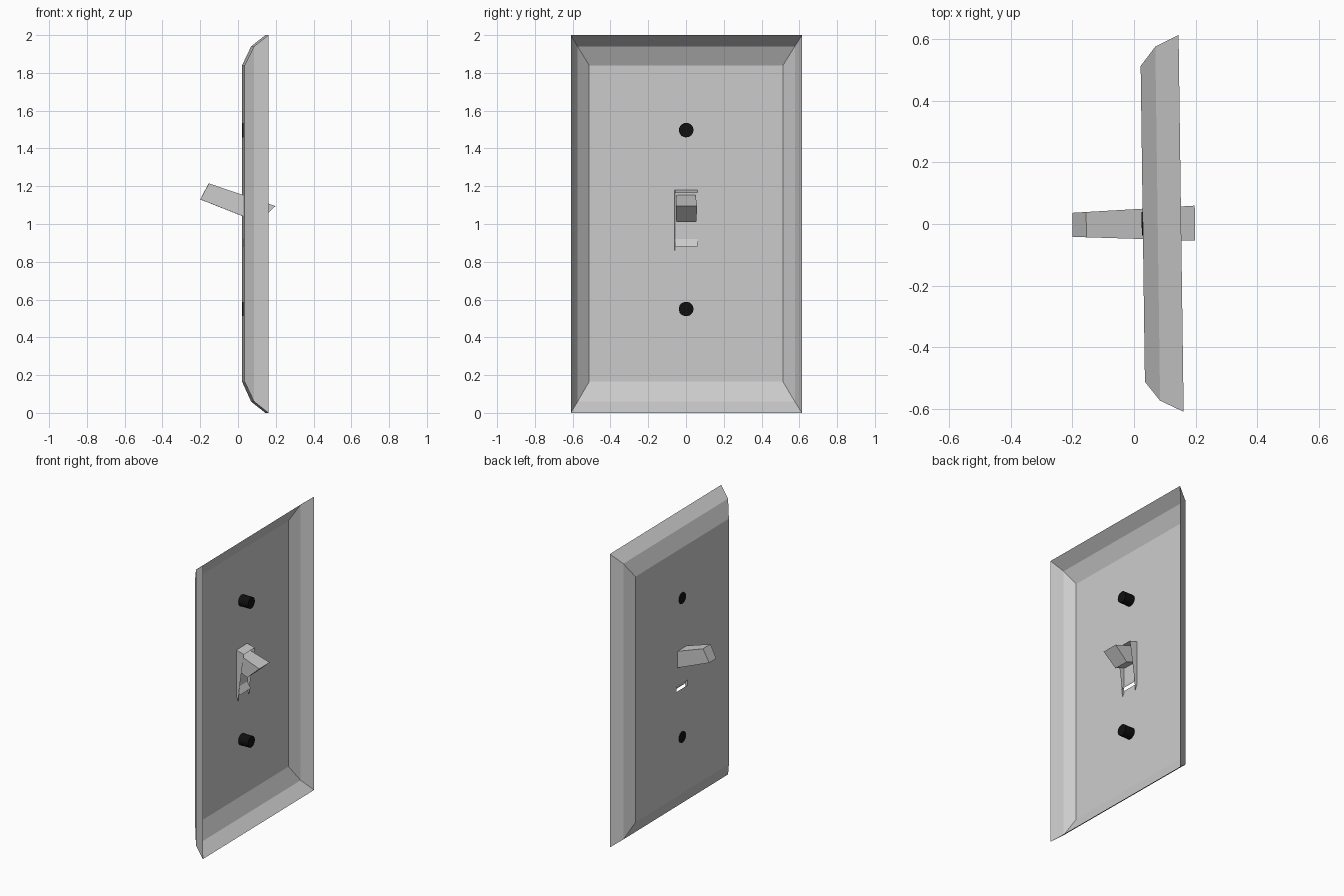
import bpy, bmesh
from mathutils import Matrix

if "Cube" in bpy.data.objects:
    bpy.data.objects.remove(bpy.data.objects["Cube"])

YAW = Matrix.Rotation(0.0135, 4, 'Z')   # the whole switch is turned very slightly


def finish(name, bm, mat=None, closed=False):
    bmesh.ops.remove_doubles(bm, verts=bm.verts, dist=1e-5)
    if closed:
        bmesh.ops.recalc_face_normals(bm, faces=bm.faces)
    bm.transform(YAW)
    mesh = bpy.data.meshes.new(name)
    bm.to_mesh(mesh)
    bm.free()
    ob = bpy.data.objects.new(name, mesh)
    bpy.context.collection.objects.link(ob)
    if mat:
        mesh.materials.append(mat)
    return ob


def quad(bm, pts):
    return bm.faces.new([bm.verts.new(p) for p in pts])


# Wall plate: open-backed shell, two-step bevel, small slot below the toggle
bm = bmesh.new()
face_x = 0.0285
ys = [-0.513, -0.06, 0.06, 0.513]
zs = [0.165, 0.88, 0.92, 1.84]
for i in range(3):
    for j in range(3):
        if (i, j) != (1, 1):
            y0, y1, z0, z1 = ys[i], ys[i + 1], zs[j], zs[j + 1]
            quad(bm, [(face_x, y0, z0), (face_x, y0, z1), (face_x, y1, z1), (face_x, y1, z0)])


def ring(x, hy, z0, z1):
    return [(x, -hy, z0), (x, hy, z0), (x, hy, z1), (x, -hy, z1)]


rings = [ring(face_x, 0.513, 0.165, 1.84), ring(0.077, 0.575, 0.06, 1.94), ring(0.153, 0.612, 0, 2)]
for a, b in zip(rings, rings[1:]):
    for k in range(4):
        n = (k + 1) % 4
        quad(bm, [a[k], a[n], b[n], b[k]])
finish("wall_plate", bm)

# Slot lining: tapered side walls, top flap and bottom ramp behind the face
bm = bmesh.new()
for y in (-0.06, 0.06):
    profile = [(face_x, 1.18), (face_x, 0.87), (0.042, 0.83), (0.05, 0.92), (0.085, 1.165)]
    bm.faces.new([bm.verts.new((x, y, z)) for x, z in profile])
for (x0, z0), (x1, z1) in [((face_x, 1.18), (0.085, 1.165)), ((face_x, 0.92), (0.055, 0.88))]:
    quad(bm, [(x0, -0.06, z0), (x0, 0.06, z0), (x1, 0.06, z1), (x1, -0.06, z1)])
finish("slot_lining", bm)

# Toggle lever: side profile with width tapering to the tip
bm = bmesh.new()
profile = [(-0.2, 1.13), (-0.155, 1.215), (0.198, 1.095), (0.105, 1.01)]
sides = []
for s in (-1, 1):
    sides.append([bm.verts.new((x, s * (0.048 + 0.045 * x), z)) for x, z in profile])
    bm.faces.new(sides[-1])
for k in range(4):
    n = (k + 1) % 4
    bm.faces.new([sides[0][k], sides[0][n], sides[1][n], sides[1][k]])
finish("toggle_lever", bm, closed=True)

# Screws above and below the toggle
black = bpy.data.materials.new("black")
black.diffuse_color = (0.005, 0.005, 0.005, 1)
black.use_nodes = True
black.node_tree.nodes["Principled BSDF"].inputs["Base Color"].default_value = black.diffuse_color
for name, z in (("upper_screw", 1.497), ("lower_screw", 0.55)):
    bm = bmesh.new()
    bmesh.ops.create_cone(bm, cap_ends=True, segments=24, radius1=0.038, radius2=0.038, depth=0.075,
                          matrix=Matrix.Translation((0.0625, 0, z)) @ Matrix.Rotation(1.570796, 4, 'Y'))
    finish(name, bm, black, True)
